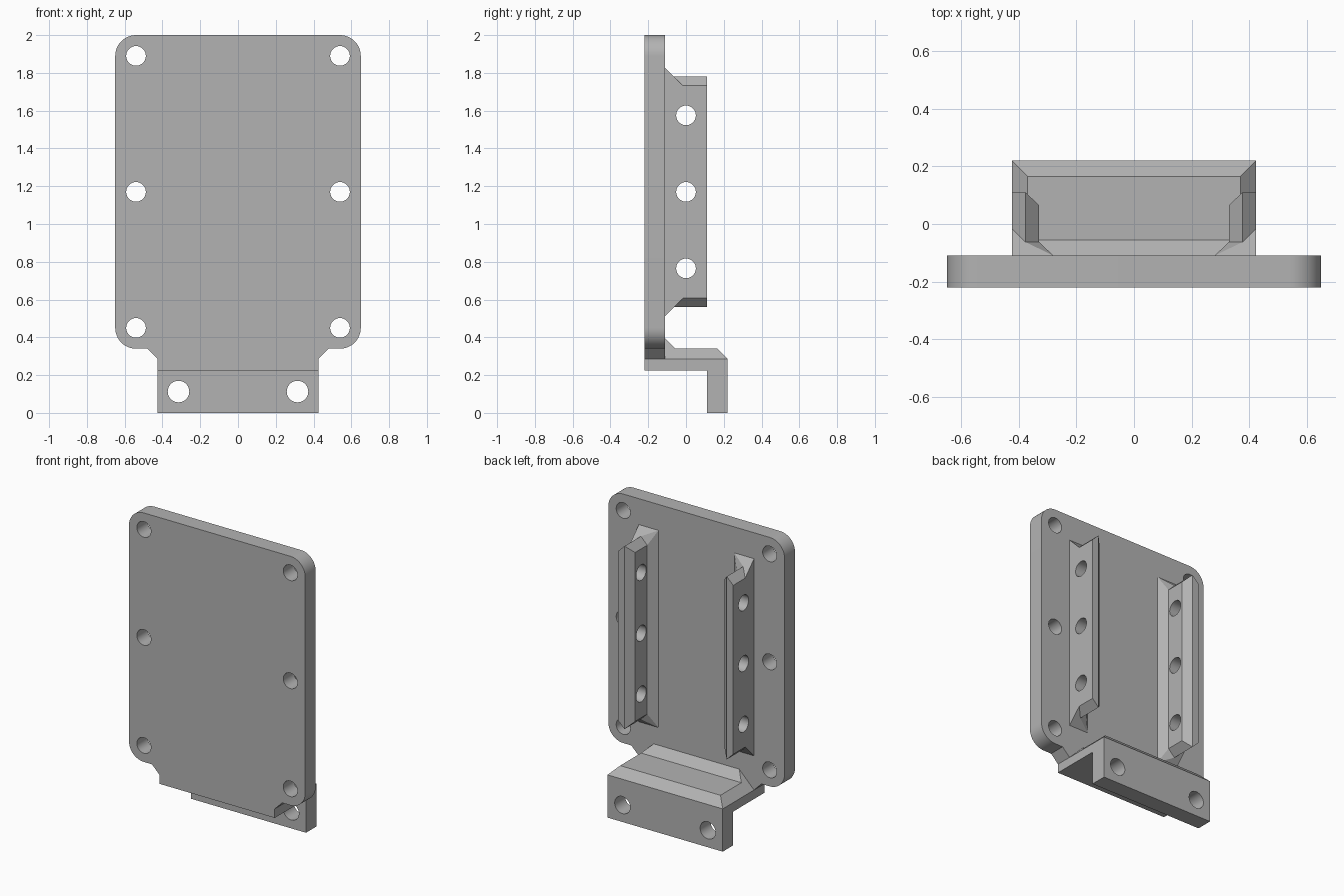
import bpy, bmesh, math
from mathutils import Vector, Matrix

cube = bpy.data.objects.get("Cube")
if cube:
    bpy.data.objects.remove(cube, do_unlink=True)

grey = bpy.data.materials.new("plain grey")
grey.use_nodes = True
grey.diffuse_color = (0.45, 0.45, 0.45, 1)
bsdf = next(n for n in grey.node_tree.nodes if n.type == 'BSDF_PRINCIPLED')
bsdf.inputs["Base Color"].default_value = grey.diffuse_color


def make_object(name, bm):
    bmesh.ops.recalc_face_normals(bm, faces=bm.faces)
    mesh = bpy.data.meshes.new(name)
    bm.to_mesh(mesh)
    bm.free()
    mesh.materials.append(grey)
    obj = bpy.data.objects.new(name, mesh)
    bpy.context.collection.objects.link(obj)
    return obj


def extrude_profile(points, offset):
    """Solid from a closed outline swept along an offset."""
    bm = bmesh.new()
    face = bm.faces.new([bm.verts.new(p) for p in points])
    swept = bmesh.ops.extrude_face_region(bm, geom=[face], use_keep_orig=True)
    moved = [g for g in swept["geom"] if isinstance(g, bmesh.types.BMVert)]
    bmesh.ops.translate(bm, verts=moved, vec=offset)
    return bm


def drill(obj, centres, radius, axis):
    """Cut round holes along the x or y axis, then smooth the round walls."""
    bm = bmesh.new()
    turn = Matrix.Rotation(math.pi / 2, 4, 'Y' if axis == 'x' else 'X')
    for c in centres:
        bmesh.ops.create_cone(bm, cap_ends=True, segments=40, radius1=radius,
                              radius2=radius, depth=0.4,
                              matrix=Matrix.Translation(c) @ turn)
    cutter = make_object("hole_cutter", bm)
    cutter.hide_render = True
    mod = obj.modifiers.new("holes", 'BOOLEAN')
    mod.operation, mod.solver, mod.object = 'DIFFERENCE', 'EXACT', cutter
    bpy.ops.object.select_all(action='DESELECT')
    bpy.context.view_layer.objects.active = obj
    obj.select_set(True)
    bpy.ops.object.modifier_apply(modifier=mod.name)
    bpy.data.objects.remove(cutter, do_unlink=True)
    bpy.ops.object.shade_smooth_by_angle(angle=math.radians(30))


FRONT, BACK = -0.22, -0.11      # front and back faces of the plate
MID = 1.17                      # mid height of plate and rails
NECK = 0.425                    # half width of neck, shelf and rails

# Plate with rounded corners and a narrower neck below
R = 0.11
half = [(NECK, 0.225), (NECK, 0.285), (0.48, 0.34)]
for cz, start in ((0.34 + R, -90), (2 - R, 0)):
    for i in range(13):
        a = math.radians(start + 90 * i / 12)
        half.append((0.65 - R + R * math.cos(a), cz + R * math.sin(a)))
outline = half + [(-x, z) for x, z in reversed(half)]
plate = make_object("back_plate", extrude_profile(
    [(x, FRONT, z) for x, z in outline], (0, BACK - FRONT, 0)))
drill(plate, [(s * 0.54, -0.165, MID + k * 0.72) for s in (-1, 1) for k in (-1, 0, 1)],
      0.052, 'y')

# Stepped shelf with a down-turned flange and sloping ends
profile = [(BACK, 0.225), (0.11, 0.225), (0.11, 0), (0.22, 0), (0.22, 0.285),
           (0.165, 0.34), (-0.055, 0.34), (BACK, 0.395)]
bm = extrude_profile([(-NECK, y, z) for y, z in profile], (2 * NECK, 0, 0))
for s in (-1, 1):
    cut = bmesh.ops.bisect_plane(
        bm, geom=bm.verts[:] + bm.edges[:] + bm.faces[:], dist=1e-5,
        plane_co=(s * NECK, 0, 0.285), plane_no=Vector((s, 0, 1)).normalized(),
        clear_outer=True)
    bmesh.ops.holes_fill(bm, edges=[e for e in bm.edges if e.is_boundary])
shelf = make_object("shelf_flange", bm)
drill(shelf, [(s * 0.315, 0.165, 0.113) for s in (-1, 1)], 0.057, 'y')

# Upright rails: ridged ends, flared roots, same at top and bottom
LOW, RIDGE, ROOT = 0.563, 0.61, 0.657   # half heights
corners = {
    "root_out": (NECK, BACK, ROOT), "root_in": (0.28, BACK, ROOT),
    "in_front": (0.33, -0.063, LOW), "in_back": (0.33, 0.065, LOW),
    "ridge_back": (0.377, 0.11, RIDGE), "ridge_front": (0.377, -0.063, RIDGE),
    "out_back": (NECK, 0.11, LOW), "out_front": (NECK, -0.016, LOW),
}
end_faces = ["root_out root_in ridge_front out_front",
             "root_in in_front ridge_front",
             "in_front in_back ridge_back ridge_front",
             "out_front ridge_front ridge_back out_back"]
side_chains = ["root_out root_in", "root_in in_front", "in_front in_back",
               "in_back ridge_back", "ridge_back out_back",
               "out_back out_front root_out"]
for side, s in (("left", 1), ("right", -1)):
    bm = bmesh.new()
    top, low = ({n: bm.verts.new((s * x, y, MID + d * h))
                 for n, (x, y, h) in corners.items()} for d in (1, -1))
    for names in end_faces:
        for ring in (top, low):
            bm.faces.new([ring[n] for n in names.split()])
    for names in side_chains:
        chain = names.split()
        bm.faces.new([top[n] for n in chain] + [low[n] for n in reversed(chain)])
    rail = make_object(side + "_rail", bm)
    drill(rail, [(s * 0.38, 0, MID + k * 0.405) for k in (-1, 0, 1)], 0.052, 'x')
